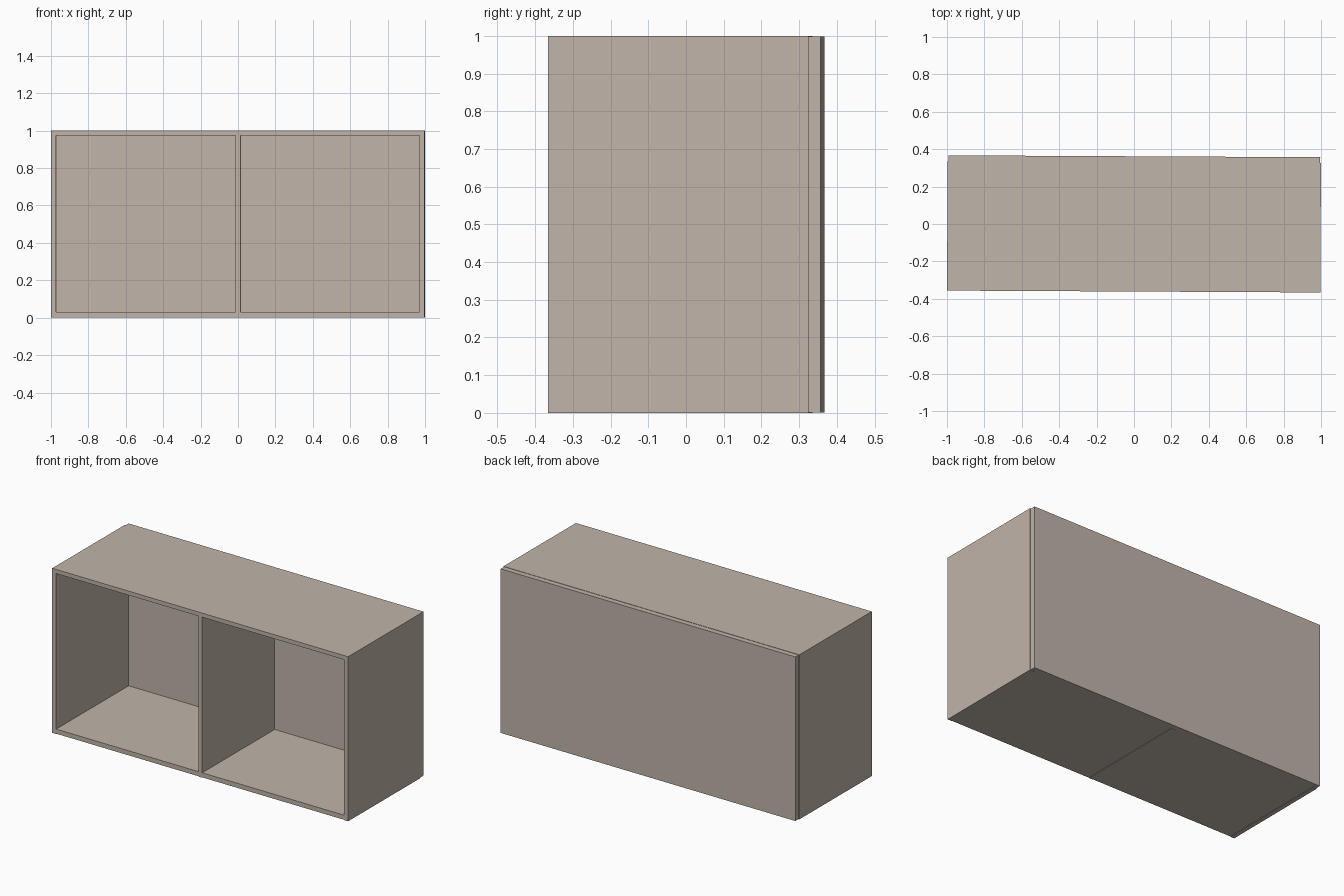
import bpy, bmesh
from mathutils import Matrix, Vector

if "Cube" in bpy.data.objects:
    bpy.data.objects.remove(bpy.data.objects["Cube"])

mat = bpy.data.materials.new("taupe_board")
mat.diffuse_color = (0.53, 0.46, 0.40, 1)
mat.use_nodes = True
mat.node_tree.nodes["Principled BSDF"].inputs["Base Color"].default_value = mat.diffuse_color

# The whole cabinet is turned very slightly about z
TURN = Matrix.Rotation(-0.005, 4, 'Z')


def board(name, x, y, z):
    """Box spanning the given (min, max) ranges."""
    bm = bmesh.new()
    bmesh.ops.create_cube(bm, size=1)
    lo, hi = Vector((x[0], y[0], z[0])), Vector((x[1], y[1], z[1]))
    for v in bm.verts:
        v.co = TURN @ Vector([lo[i] + (v.co[i] + 0.5) * (hi[i] - lo[i]) for i in range(3)])
    me = bpy.data.meshes.new(name)
    bm.to_mesh(me)
    bm.free()
    me.materials.append(mat)
    ob = bpy.data.objects.new(name, me)
    bpy.context.collection.objects.link(ob)


FRONT, REAR, BACK = -0.361, 0.33, 0.362

# Side walls
board("left_side", (-0.998, -0.971), (FRONT, REAR), (0, 1))
board("right_side", (0.971, 0.998), (FRONT, REAR), (0, 1))

# Top and bottom between the sides
board("top_board", (-0.971, 0.971), (FRONT, REAR), (0.975, 1))
board("bottom_board", (-0.971, 0.971), (FRONT, REAR), (0.002, 0.03))

# Central divider
board("divider", (-0.012, 0.014), (FRONT, REAR), (0.0, 0.975))

# Back panel, a touch narrower than the body
board("back_panel", (-0.994, 0.994), (REAR, BACK), (0.001, 0.998))
